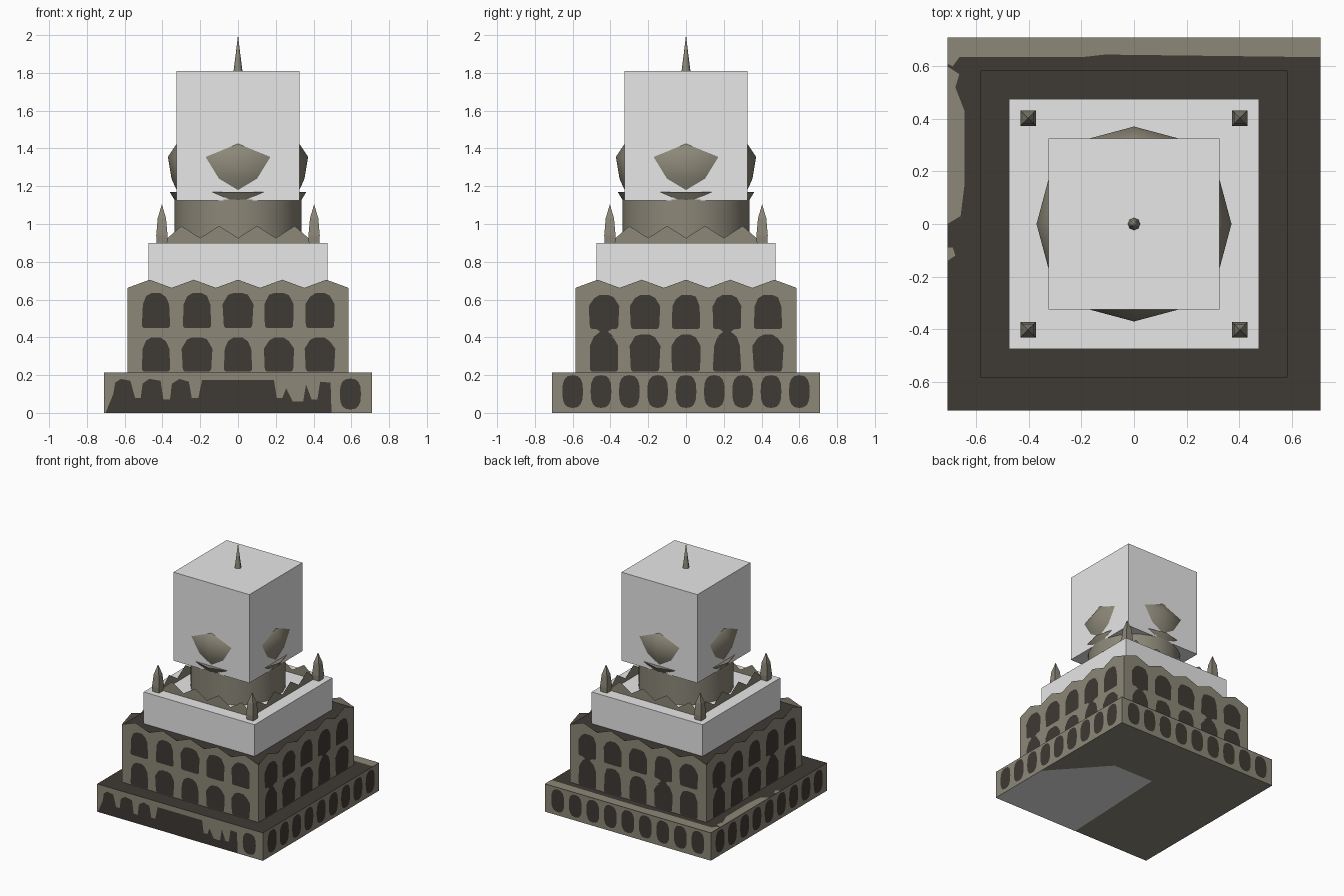
import bpy, bmesh, math, random
from mathutils import Matrix, Vector

if "Cube" in bpy.data.objects:
    bpy.data.objects.remove(bpy.data.objects["Cube"])

random.seed(4)


def material(name, rgb):
    m = bpy.data.materials.new(name)
    m.diffuse_color = (*rgb, 1)
    m.use_nodes = True
    m.node_tree.nodes["Principled BSDF"].inputs["Base Color"].default_value = m.diffuse_color
    return m


STONE = material("khaki stone", (0.262, 0.243, 0.188))
DARK = material("dark brown", (0.049, 0.041, 0.034))
WHITE = material("pale grey", (0.8, 0.8, 0.8))


def finish(name, bm, mats, smooth=0):
    """Make the object; smooth is the shading angle in degrees, 0 for flat."""
    me = bpy.data.meshes.new(name)
    bm.to_mesh(me)
    bm.free()
    for m in mats:
        me.materials.append(m)
    ob = bpy.data.objects.new(name, me)
    bpy.context.collection.objects.link(ob)
    if smooth:
        bpy.ops.object.select_all(action='DESELECT')
        ob.select_set(True)
        bpy.context.view_layer.objects.active = ob
        bpy.ops.object.shade_smooth_by_angle(angle=math.radians(smooth))
    return ob


def box(name, half, z0, z1, mats):
    """Square block; a second material goes on the top face."""
    bm = bmesh.new()
    bmesh.ops.create_cube(bm, size=1, matrix=Matrix.Translation((0, 0, (z0 + z1) / 2))
                          @ Matrix.Diagonal((2 * half, 2 * half, z1 - z0, 1)))
    bm.normal_update()
    for f in bm.faces:
        f.material_index = 1 if len(mats) > 1 and f.normal.z > 0.5 else 0
    return finish(name, bm, mats)


def lathe(name, profile, sides, mat, centres=((0, 0),), turn=0.0, smooth=0):
    """Stack rings of (radius, z) around each centre; radius 0 closes to a point."""
    bm = bmesh.new()
    for cx, cy in centres:
        rings = []
        for r, z in profile:
            n = 1 if r == 0 else sides
            rings.append([bm.verts.new((cx + r * math.cos(turn + i * math.tau / sides),
                                        cy + r * math.sin(turn + i * math.tau / sides), z))
                          for i in range(n)])
        for a, b in zip(rings, rings[1:]):
            for i in range(sides):
                j = (i + 1) % sides
                if len(b) == 1:
                    bm.faces.new((a[i], a[j], b[0]))
                else:
                    bm.faces.new((a[i], a[j], b[j], b[i]))
        bm.faces.new(rings[0][::-1])
        if len(rings[-1]) > 1:
            bm.faces.new(rings[-1])
    return finish(name, bm, [mat], smooth)


def wall_shape(bm, pts, dist, side):
    """Flat polygon (across, up) facing out at dist; side 0 front, 1 right, 2 back, 3 left."""
    area = sum(a[0] * b[1] - b[0] * a[1] for a, b in zip(pts, pts[1:] + pts[:1]))
    if area < 0:
        pts = pts[::-1]
    rot = Matrix.Rotation(side * math.pi / 2, 3, 'Z')
    bm.faces.new([bm.verts.new(rot @ Vector((u, -dist, v))) for u, v in pts])


def floor_shape(bm, pts, z, up):
    """Flat horizontal polygon facing up or down."""
    f = bm.faces.new([bm.verts.new((x, y, z)) for x, y in pts])
    f.normal_update()
    if (f.normal.z > 0) != up:
        f.normal_flip()


def oval(c, z, w, h):
    def soft(v):
        return math.copysign(abs(v) ** 0.75, v)
    return [(c + w * soft(math.cos(t)), z + h * soft(math.sin(t)))
            for t in (i * math.tau / 16 for i in range(16))]


def arch(c, z0, z1, w):
    j = [random.uniform(-0.008, 0.008) for _ in range(3)]
    return [(c - w, z0 + 0.01), (c - w + 0.01, z0), (c + w - 0.01, z0), (c + w, z0 + 0.01),
            (c + w + j[0], z1 - 0.06), (c + w * 0.7, z1 - 0.015 + j[1]), (c + w * 0.3, z1),
            (c - w * 0.3, z1), (c - w * 0.7, z1 - 0.015 + j[2]), (c - w - j[0], z1 - 0.06)]


# Base slab, dark on top, with weathered pale strips along the back and left edges
box("base_slab", 0.71, 0, 0.215, [STONE, DARK])
bm = bmesh.new()
floor_shape(bm, [(-0.71, 0.71), (-0.71, 0.61), (-0.69, 0.6), (-0.665, 0.635), (-0.2, 0.635),
                 (-0.11, 0.645), (0.71, 0.635), (0.71, 0.71)], 0.217, True)
floor_shape(bm, [(-0.71, 0.0), (-0.66, 0.03), (-0.645, 0.15), (-0.645, 0.43), (-0.68, 0.52),
                 (-0.665, 0.57), (-0.71, 0.6)], 0.217, True)
floor_shape(bm, [(-0.71, -0.14), (-0.68, -0.12), (-0.69, -0.09), (-0.71, -0.09)], 0.217, True)
finish("base_worn_edges", bm, [STONE])

# Pale patch under the base
bm = bmesh.new()
floor_shape(bm, [(0.71, -0.71), (-0.04, -0.71), (0.0, 0.2), (0.35, 0.2), (0.71, -0.2)],
            -0.001, False)
finish("underside_patch", bm, [WHITE])

# Base windows: ovals on three sides, a merged dark patch on the front
bm = bmesh.new()
for side in (1, 2, 3):
    for i in range(9):
        wall_shape(bm, oval(-0.6 + 0.15 * i, 0.113, 0.055, 0.087), 0.712, side)
wall_shape(bm, oval(0.595, 0.1, 0.056, 0.082), 0.712, 0)
wall_shape(bm, [(-0.7, 0.003), (-0.66, 0.1), (-0.65, 0.16), (-0.62, 0.18), (-0.57, 0.17),
                (-0.545, 0.08), (-0.515, 0.08), (-0.505, 0.155), (-0.47, 0.18), (-0.41, 0.17),
                (-0.395, 0.07), (-0.36, 0.07), (-0.35, 0.155), (-0.31, 0.18), (-0.26, 0.165),
                (-0.245, 0.08), (-0.21, 0.08), (-0.19, 0.175), (0.19, 0.175), (0.205, 0.08),
                (0.235, 0.08), (0.255, 0.13), (0.29, 0.06), (0.345, 0.06), (0.36, 0.15),
                (0.39, 0.07), (0.42, 0.07), (0.435, 0.165), (0.49, 0.16), (0.495, 0.003)],
           0.712, 0)
finish("base_windows", bm, [DARK])

# Main storey with two rows of arched windows
box("main_storey", 0.585, 0.215, 0.655, [STONE, DARK])
bm = bmesh.new()
for side in range(4):
    low, high = ((0.22, 0.4), (0.45, 0.635)) if side == 0 else ((0.22, 0.415), (0.445, 0.625))
    for i in range(5):
        c = -0.434 + 0.217 * i
        wall_shape(bm, arch(c, *low, 0.075), 0.587, side)
        wall_shape(bm, arch(c, *high, 0.075), 0.587, side)
        if side and i in (0, 3):   # worn gap joining the two rows
            wall_shape(bm, [(c - 0.05, 0.405), (c + 0.05, 0.405), (c + 0.02, 0.43),
                            (c + 0.05, 0.45), (c - 0.05, 0.45), (c - 0.02, 0.43)], 0.5875, side)
finish("main_windows", bm, [DARK])


# Zigzag parapets on the main storey and on the upper terrace
def zigzag(name, half, base, line):
    bm = bmesh.new()
    for side in range(4):
        wall_shape(bm, [(-half, base)] + line + [(half, base)], half, side)
    finish(name, bm, [STONE])


zigzag("main_parapet", 0.585, 0.65,
       [(-0.585 + 0.117 * i, 0.705 if i % 2 else 0.662) for i in range(11)])
zigzag("terrace_parapet", 0.38, 0.9,
       [(-0.379, 0.92)] + [(-0.3 + 0.1 * i, 0.926 if i % 2 else 0.99) for i in range(7)]
       + [(0.379, 0.92)])

# Pale terrace block with four corner pinnacles
box("terrace_block", 0.475, 0.655, 0.9, [WHITE])
q = math.sqrt(2)
lathe("corner_pinnacles", [(0.028 * q, 0.895), (0.03 * q, 0.94), (0.022 * q, 1.03), (0, 1.105)],
      4, STONE, [(x, y) for x in (-0.403, 0.403) for y in (-0.403, 0.403)], math.pi / 4)

# Round drum, flared cornice and bulbous dome that pokes through the pale cube
lathe("drum", [(0.335, 0.895), (0.335, 1.13)], 24, STONE, smooth=35)
lathe("drum_cornice", [(0.33, 1.118), (0.362, 1.17)], 12, STONE, smooth=35)
lathe("onion_dome", [(0.3, 1.12), (0.325, 1.18), (0.352, 1.24), (0.371, 1.355),
                     (0.325, 1.425), (0.18, 1.56), (0.06, 1.7), (0.025, 1.8)],
      12, STONE, smooth=80)
box("upper_cube", 0.325, 1.125, 1.81, [WHITE])

# Spire
lathe("spire", [(0.025, 1.79), (0.023, 1.815), (0.012, 1.9), (0, 2.0)], 8, STONE, smooth=60)
